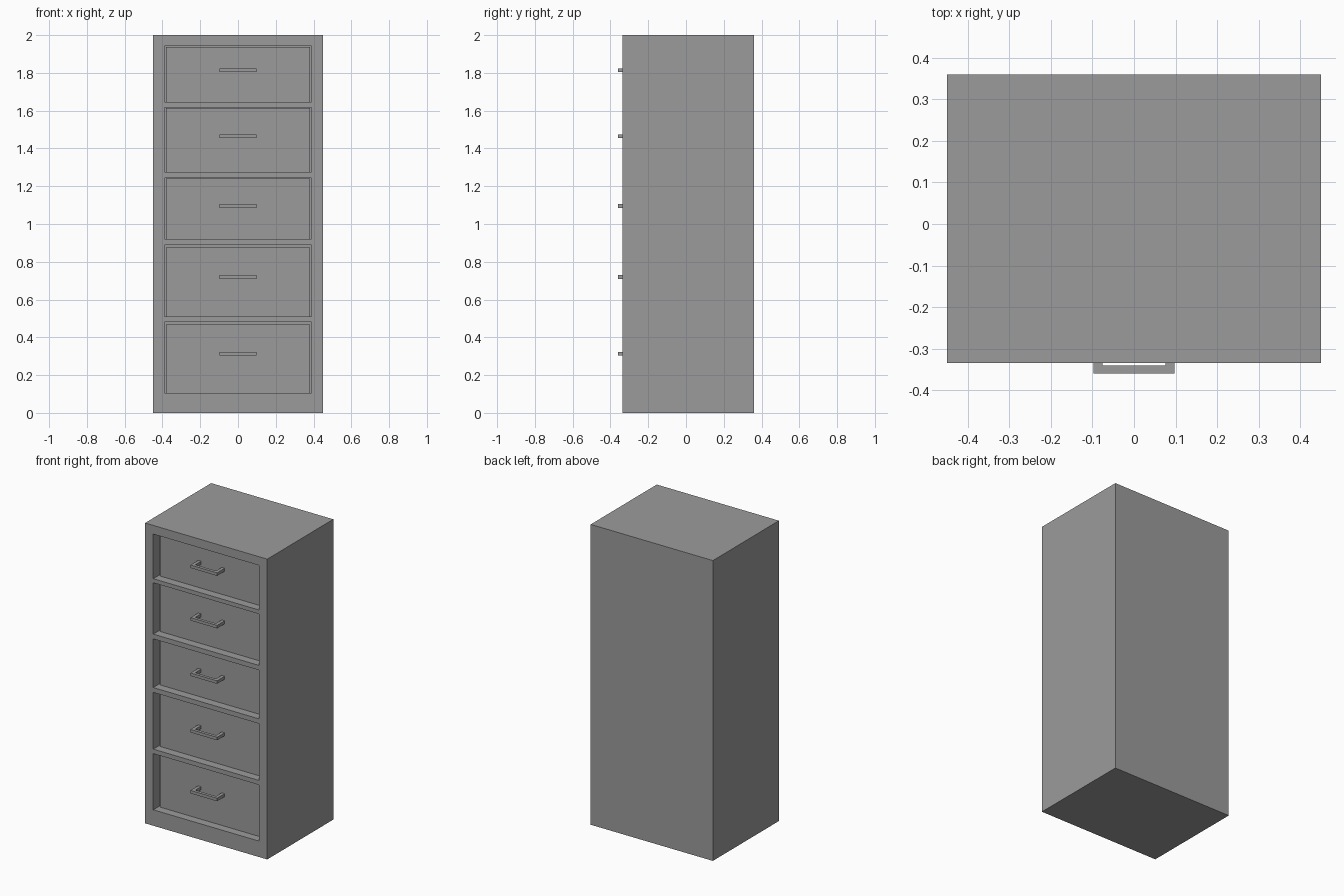
import bpy
import bmesh
from mathutils import Matrix, Vector

cube = bpy.data.objects.get("Cube")
if cube:
    bpy.data.objects.remove(cube, do_unlink=True)

grey = bpy.data.materials.new("grey paint")
grey.use_nodes = True
grey.diffuse_color = (0.33, 0.33, 0.33, 1)
grey.node_tree.nodes["Principled BSDF"].inputs["Base Color"].default_value = grey.diffuse_color


def add_box(bm, low, high):
    low, high = Vector(low), Vector(high)
    size = Matrix.Diagonal((high - low).to_4d())
    size[3][3] = 1
    return bmesh.ops.create_cube(bm, size=1, matrix=Matrix.Translation((low + high) / 2) @ size)


def finish(bm, name):
    mesh = bpy.data.meshes.new(name)
    bm.to_mesh(mesh)
    bm.free()
    mesh.materials.append(grey)
    obj = bpy.data.objects.new(name, mesh)
    bpy.context.collection.objects.link(obj)
    return obj


FRONT, BACK = -0.335, 0.36
DRAWER_FRONT = -0.28
OPENING = 0.39          # half width of each drawer opening
# Opening bottom, opening top, gap above the drawer, handle height
BAYS = [
    (0.106, 0.48, 0.013, 0.313),
    (0.51, 0.888, 0.013, 0.719),
    (0.92, 1.244, 0.004, 1.095),
    (1.276, 1.618, 0.004, 1.464),
    (1.645, 1.942, 0.006, 1.814),
]

# Cabinet shell with five drawer bays cut into the front
bm = bmesh.new()
add_box(bm, (-0.45, FRONT, 0), (0.45, BACK, 2))
cabinet = finish(bm, "cabinet")

bm = bmesh.new()
for bottom, top, gap, grip in BAYS:
    add_box(bm, (-OPENING, FRONT - 0.1, bottom), (OPENING, BACK - 0.05, top))
cutter = finish(bm, "bay_cutter")
cutter.hide_render = True

cut = cabinet.modifiers.new("bays", "BOOLEAN")
cut.operation = "DIFFERENCE"
cut.solver = "EXACT"
cut.object = cutter
bpy.context.view_layer.update()
shell = bpy.data.meshes.new_from_object(
    cabinet.evaluated_get(bpy.context.evaluated_depsgraph_get()))
cabinet.modifiers.clear()
cabinet.data = shell
bpy.data.objects.remove(cutter, do_unlink=True)

for number, (bottom, top, gap, grip) in enumerate(BAYS, 1):
    # Drawer box, hollowed from above
    bm = bmesh.new()
    half = OPENING - 0.01
    add_box(bm, (-half, DRAWER_FRONT, bottom), (half, BACK - 0.07, top - gap))
    bm.normal_update()
    rim = max(bm.faces, key=lambda f: f.normal.z)
    bmesh.ops.inset_region(bm, faces=[rim], thickness=0.02)
    bmesh.ops.translate(bm, verts=rim.verts, vec=(0, 0, bottom + 0.02 - top + gap))
    finish(bm, f"drawer_{number}")

    # U-shaped handle: the front bar's end strips are extruded back into posts
    bm = bmesh.new()
    add_box(bm, (-0.098, -0.36, grip - 0.01), (0.098, -0.34, grip + 0.01))
    for x in (-0.076, 0.076):
        bmesh.ops.bisect_plane(bm, geom=bm.verts[:] + bm.edges[:] + bm.faces[:],
                               plane_co=(x, 0, 0), plane_no=(1, 0, 0))
    bm.normal_update()
    ends = [f for f in bm.faces
            if f.normal.y > 0.9 and abs(f.calc_center_median().x) > 0.076]
    posts = bmesh.ops.extrude_discrete_faces(bm, faces=ends)["faces"]
    for face in posts:
        bmesh.ops.translate(bm, verts=face.verts, vec=(0, DRAWER_FRONT + 0.34, 0))
    bmesh.ops.dissolve_limit(bm, angle_limit=0.01, verts=bm.verts[:], edges=bm.edges[:])
    finish(bm, f"handle_{number}")
